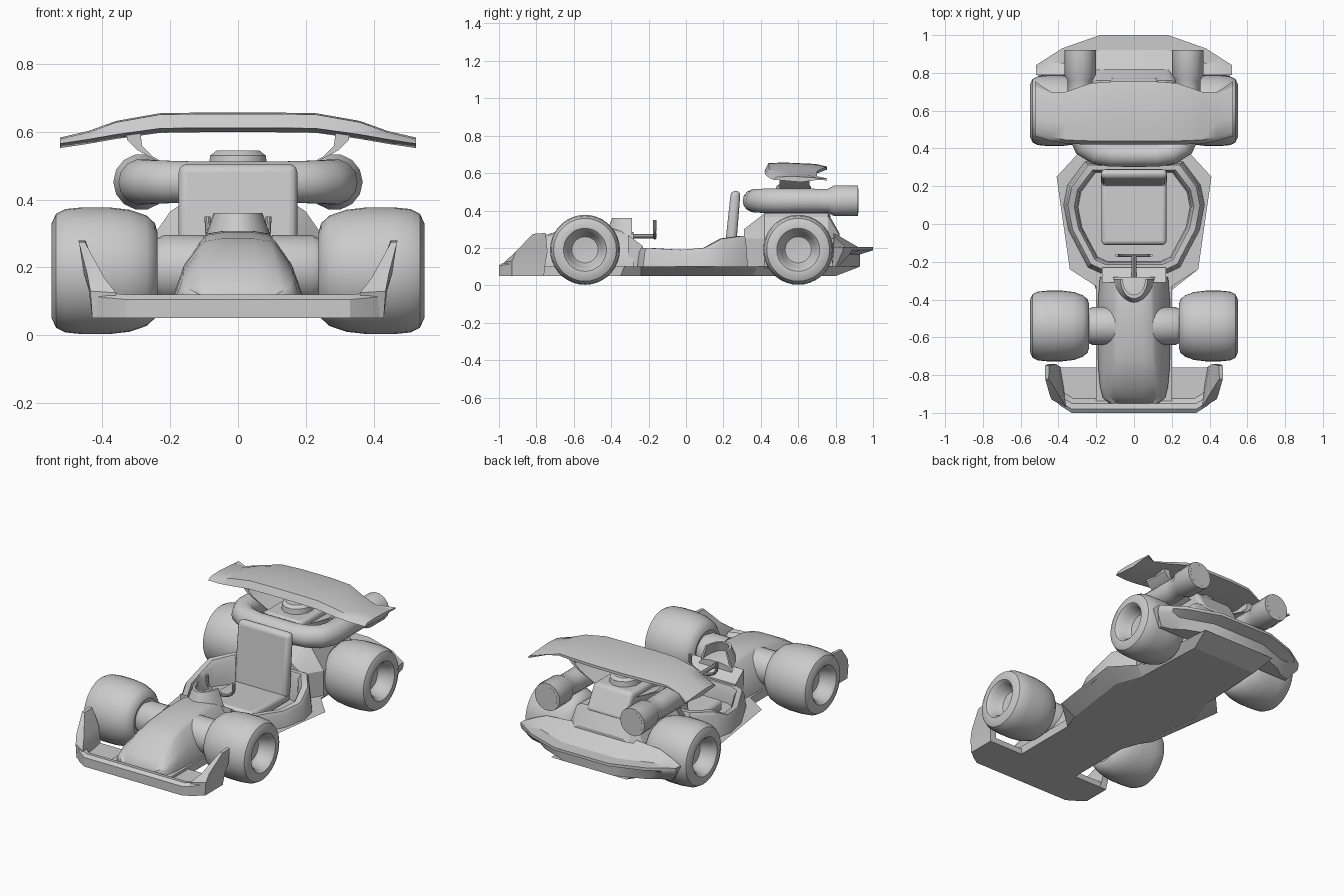
import bpy, bmesh, math
from mathutils import Vector

if "Cube" in bpy.data.objects:
    bpy.data.objects.remove(bpy.data.objects["Cube"])

grey = bpy.data.materials.new("plain grey")
grey.diffuse_color = (0.6, 0.6, 0.6, 1)
grey.use_nodes = True
grey.node_tree.nodes["Principled BSDF"].inputs["Base Color"].default_value = grey.diffuse_color


def loft(name, rings, loop=False, angle=35, bevel=0):
    """Skin a list of equal-length rings; cap the ends unless looped."""
    bm = bmesh.new()
    vs = [[bm.verts.new(p) for p in r] for r in rings]
    n, m = len(vs), len(vs[0])
    for i in range(n if loop else n - 1):
        a, b = vs[i], vs[(i + 1) % n]
        for j in range(m):
            k = (j + 1) % m
            bm.faces.new((a[j], a[k], b[k], b[j]))
    if not loop:
        bm.faces.new(vs[0])
        bm.faces.new(vs[-1])
    bmesh.ops.recalc_face_normals(bm, faces=bm.faces)
    me = bpy.data.meshes.new(name)
    bm.to_mesh(me)
    bm.free()
    me.materials.append(grey)
    ob = bpy.data.objects.new(name, me)
    bpy.context.collection.objects.link(ob)
    bpy.ops.object.select_all(action='DESELECT')
    ob.select_set(True)
    bpy.context.view_layer.objects.active = ob
    bpy.ops.object.shade_smooth_by_angle(angle=math.radians(angle))
    if bevel:
        mod = ob.modifiers.new("soft edges", 'BEVEL')
        mod.width, mod.segments = bevel, 3
    return ob


def tube(name, path, radii, sides=16):
    pts = [Vector(p) for p in path]
    rings = []
    for i, p in enumerate(pts):
        t = (pts[min(i + 1, len(pts) - 1)] - pts[max(i - 1, 0)])
        if t.length < 1e-6 or i and (p - pts[i - 1]).length < 1e-6:
            t = p - pts[i - 2]
        t.normalize()
        u = t.cross(Vector((0, 0, 1) if abs(t.z) < .9 else (0, 1, 0))).normalized()
        v = t.cross(u)
        r = radii[i] if isinstance(radii, (list, tuple)) else radii
        rings.append([p + r * (u * math.cos(a) + v * math.sin(a))
                      for a in (2 * math.pi * k / sides for k in range(sides))])
    return loft(name, rings)


def mirror_stations(st):
    """Half-span stations (x first) to full span."""
    return [(-s[0],) + tuple(s[1:]) for s in reversed(st)] + list(st)


def lathe_x(name, profile, y, z, side, sides=36):
    return loft(name, [[(side * x, y + r * math.cos(a), z + r * math.sin(a))
                        for a in (2 * math.pi * k / sides for k in range(sides))]
                       for x, r in profile])


# Wheels with dished hubs, and axle housings
tyre = [(.29, .05), (.25, .085), (.238, .115), (.245, .14), (.27, .163), (.32, .18),
        (.38, .187), (.46, .187), (.51, .182), (.537, .168), (.55, .14), (.548, .115),
        (.53, .098), (.49, .088), (.465, .07), (.46, .02)]
for label, y in (("front", -.54), ("rear", .6)):
    for side, s in (("left", -1), ("right", 1)):
        lathe_x(f"{label}_{side}_wheel", tyre, y, .19, s)
        lathe_x(f"{label}_{side}_axle", [(.1, .1), (.22, .1), (.24, .09), (.3, .06)],
                y, .195, s, 20)

# Floor pan, sides sloping under
top = [(.2, -.95), (.2, -.33), (.34, -.24), (.41, .25), (.29, .38), (.25, .93)]
bot = [(.2, -.95), (.2, -.35), (.24, -.24), (.3, .2), (.24, .36), (.22, .8)]
outline = lambda h, z: [(x, y, z) for x, y in h] + [(-x, y, z) for x, y in reversed(h)]
loft("floor_pan", [outline(bot, .05), outline(top, .1)], angle=20)

# Nose cowling
rings = []
for y, w, t, h in ((-.95, .13, .09, .125), (-.92, .165, .125, .165), (-.86, .18, .13, .215),
                   (-.78, .187, .12, .26), (-.7, .19, .115, .285), (-.55, .19, .11, .303),
                   (-.4, .19, .105, .308), (-.28, .18, .1, .285)):
    half = [(w, .06), (w, .12), ((w + t) / 2 + .008, (.12 + h) / 2),
            (t, h - .022), (t * .85, h - .008), (t * .4, h)]
    rings.append([(x, y, z) for x, z in half] + [(-x, y, z) for x, z in reversed(half)])
loft("nose_cowling", rings, angle=45)

# Small wraparound windscreen, open to the rear
rings = []
for k in range(13):
    a = math.pi * k / 12
    c, s = math.cos(a), math.sin(a)
    rings.append([(c * r, -.29 - s * d, z) for r, d, z in
                  ((.105, .14, .27), (.072, .105, .36), (.06, .085, .36), (.09, .11, .27))])
loft("windscreen", rings)

# Front bumper: sill with a raised lip, running up into end fins
st = [(0, -1, .12), (.33, -1, .12), (.385, -.965, .125), (.425, -.93, .13)]
loft("front_bumper", [[(x, y, .05), (x, y, z - .015), (x, y + .02, z), (x, y + .05, z - .005),
                       (x * .97, y + .075, .085), (x * .97, -.76, .085), (x * .97, -.76, .05)]
                      for x, y, z in mirror_stations(st[1:])], angle=30)
for side, s in (("left", -1), ("right", 1)):
    loft(f"{side}_bumper_fin", [[(s * x, y, z) for x, y, z in r] for r in (
        [(.43, -.93, .05), (.43, -.76, .05), (.385, -.76, .05), (.36, -.965, .05)],
        [(.436, -.93, .13), (.44, -.75, .13), (.4, -.75, .13), (.36, -.97, .125)],
        [(.445, -.91, .18), (.455, -.74, .18), (.415, -.74, .18), (.395, -.91, .17)],
        [(.47, -.82, .275), (.47, -.75, .28), (.45, -.75, .28), (.452, -.82, .275)])])

# Cockpit surround
path = [(.17, -.25, .2), (.235, -.22, .2), (.335, -.03, .19), (.36, .1, .2),
        (.34, .2, .25), (.25, .32, .265)]
path = path + [(-x, y, z) for x, y, z in reversed(path)]
rings = []
for x, y, z in path:
    v = Vector((x, y - .04, 0))
    ins = lambda f, zz: (x * f, .04 + (y - .04) * f, zz)
    rings.append([ins(1.04, .09), ins(1.0, z - .02), ins(.97, z), ins(.88, z), ins(.84, z - .03), ins(.82, .09)])
loft("cockpit_surround", rings, loop=True, angle=30)
loft("dash_bulkhead", [[(x, y, .09), (x, y, z), (x, -.31, .27), (x, -.31, .09)]
                       for x, y, z in ((-.17, -.23, .21), (.17, -.23, .21))])


# Seat cushion and reclined backrest
def slab(name, w, sec, bevel):
    return loft(name, [[(x, y, z) for y, z in sec] for x in (-w, w)], bevel=bevel)


slab("seat_cushion", .172, [(-.11, .1), (-.11, .165), (.26, .15), (.26, .1)], .02)
slab("seat_back", .175, [(.2, .13), (.24, .505), (.292, .505), (.262, .13)], .024)

# Steering column and wheel
tube("steering_column", [(0, -.32, .262), (0, -.165, .262)], .012, 10)
arc = [(.088 * math.cos(a), -.167, .305 + .05 * math.sin(a))
       for a in (math.pi * (1 + k / 12) for k in range(13))]
tube("steering_wheel", [(-.09, -.167, .35)] + arc + [(.09, -.167, .35)], .009, 10)

# Engine cover, block and intake
rings = []
for y, w, t, h in ((.31, .21, .17, .3), (.42, .28, .2, .385), (.76, .24, .2, .385), (.82, .22, .18, .28)):
    half = [(w, .09), (w, .25), (t, h - .02), (t - .03, h)]
    rings.append([(x, y, z) for x, z in half] + [(-x, y, z) for x, z in reversed(half)])
loft("engine_cover", rings, angle=25)
slab("engine_block", .13, [(.42, .36), (.42, .5), (.7, .5), (.78, .36)], .02)
rings = []
for z, w, d in ((.49, .09, .1), (.53, .085, .095), (.545, .065, .075)):
    rings.append([(w * math.cos(a), .575 + d * math.sin(a), z)
                  for a in (math.pi * (k + .5) / 6 for k in range(12))])
loft("air_intake", rings)

# Exhaust loop with flared outlets
half = [(0, .365), (.12, .365), (.2, .38), (.255, .415), (.285, .48), (.285, .7),
        (.285, .76), (.285, .79), (.285, .92), (.285, .921), (.285, .84)]
rad = [.062, .062, .064, .066, .068, .066, .066, .083, .083, .066, .06]
for side, s in (("left", -1), ("right", 1)):
    tube(f"{side}_exhaust", [(s * x, y, .452) for x, y in half], rad, 14)
    # Curved wing strut
    loft(f"{side}_wing_strut", [[(s * (x - .022), .5, z - .012), (s * (x - .022), .66, z - .012),
                                 (s * (x + .022), .66, z + .006), (s * (x + .022), .5, z + .006)]
                                for x, z in ((.15, .475), (.22, .51), (.275, .54), (.305, .57), (.31, .61))])

# Rear wing: stations of x, front y, rear y, underside z, top z
st = [(.1, .42, .755, .602, .657), (.23, .42, .745, .6, .655), (.36, .425, .7, .582, .632),
      (.44, .44, .7, .568, .603), (.525, .465, .755, .555, .583)]
loft("rear_wing", [[(x, f, b + .01), (x, f + .02, t - .004), (x, f + .1, t),
                    (x, r - .06, t - .008), (x, r, t - .022), (x, r, b + .016),
                    (x, f + .15, b - .003)]
                   for x, f, r, b, t in mirror_stations(st)], angle=40)

# Rear bumper: sloped panel above a projecting lip
st = [(.18, 1, .28), (.38, .93, .265), (.45, .885, .235), (.52, .84, .2)]
loft("rear_bumper", [[(x, .79, h), (x, y - .08 if y > .9 else y - .03, .205), (x, y, .205),
                      (x, y, .188), (x, y - .07 if y > .9 else y - .01, .165),
                      (x * .9, max(y - .07, .8), .1), (x * .9, .78, .1)]
                     for x, y, h in mirror_stations(st)], angle=25)
